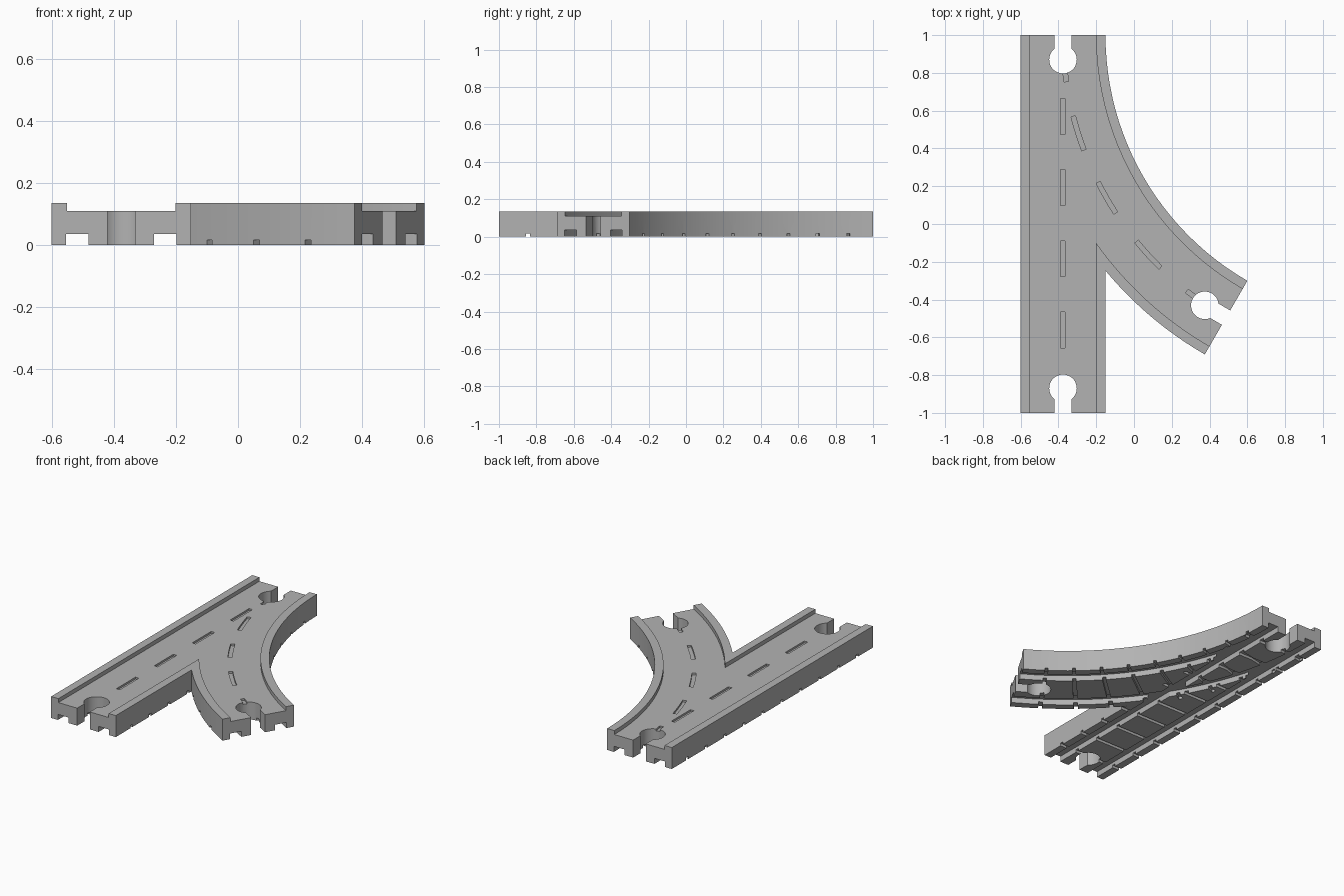
import bpy
import bmesh
from math import sin, cos, asin, sqrt, pi, radians
from mathutils import Vector, Matrix

cube = bpy.data.objects.get("Cube")
if cube:
    bpy.data.objects.remove(cube, do_unlink=True)

# Track dimensions
LEFT, WIDTH = -0.601, 0.45
MID = LEFT + WIDTH / 2
CX = 1.351                      # bend centre is (CX, 1)
R_MID = CX - MID
HEIGHT, ROAD, RIM = 0.135, 0.11, 0.05
BEND = 60


def polar(r, deg):
    a = radians(deg)
    return (CX - r * cos(a), 1 - r * sin(a))


def arc(r, a0, a1, n=24):
    return [polar(r, a0 + (a1 - a0) * i / n) for i in range(n + 1)]


def sector(r0, r1, a0, a1, n=24):
    return arc(r0, a0, a1, n) + arc(r1, a1, a0, n)


def rect(x0, x1, y0, y1):
    return [(x0, y0), (x1, y0), (x1, y1), (x0, y1)]


def fork(inset, ext):
    """Outline of the straight lane and its branching bend."""
    half = WIDTH / 2 - inset
    outer, inner = R_MID + half, R_MID - half
    meet = 1 - sqrt(outer ** 2 - inner ** 2)
    a_meet = 90 - asin(inner / outer) * 180 / pi
    tail = ext * 40             # overshoot of the bend, in degrees
    pts = [(MID - half, -1 - ext), (MID + half, -1 - ext), (MID + half, meet)]
    pts += arc(outer, a_meet, BEND + tail)[1:]
    pts += arc(inner, BEND + tail, -tail)
    return pts + [(MID - half, 1 + ext)]


def keyhole(end, direction):
    """Round socket with a neck that opens through the track end."""
    rad, neck, depth = 0.073, 0.044, 0.13
    a = asin(neck / rad)
    pts = [Vector((rad * cos(t), rad * sin(t)))
           for t in (a + (2 * pi - 2 * a) * i / 28 for i in range(29))]
    pts += [Vector((0.2, -neck)), Vector((0.2, neck))]
    rot = Matrix.Rotation(radians(direction), 2)
    base = Vector(end) - rot @ Vector((depth, 0))
    return [tuple(base + rot @ p) for p in pts]


def prisms(name, outlines, z0, z1):
    bm = bmesh.new()
    for pts in outlines:
        face = bm.faces.new([bm.verts.new((x, y, z0)) for x, y in pts])
        top = bmesh.ops.extrude_face_region(bm, geom=[face])["geom"]
        bmesh.ops.translate(bm, vec=(0, 0, z1 - z0),
                            verts=[v for v in top if isinstance(v, bmesh.types.BMVert)])
    bmesh.ops.recalc_face_normals(bm, faces=bm.faces)
    mesh = bpy.data.meshes.new(name)
    bm.to_mesh(mesh)
    bm.free()
    obj = bpy.data.objects.new(name, mesh)
    bpy.context.collection.objects.link(obj)
    return obj


# Solid forked track
track = prisms("forked_track", [fork(0, 0)], 0, HEIGHT)
bpy.context.view_layer.objects.active = track
track.select_set(True)


def cut(name, outlines, z0, z1):
    tool = prisms(name, outlines, z0, z1)
    tool.hide_render = True
    mod = track.modifiers.new(name, 'BOOLEAN')
    mod.operation = 'DIFFERENCE'
    mod.solver = 'EXACT'
    mod.object = tool
    bpy.ops.object.modifier_apply(modifier=name)
    bpy.data.objects.remove(tool, do_unlink=True)


# Sunken roadway between the raised rims
cut("roadway", [fork(RIM, 0.05)], ROAD, HEIGHT + 0.1)

# Dashed centre lines
half = 0.012
dashes = [rect(MID - half, MID + half, y - 0.095, y + 0.095)
          for y in (0.57 - 0.377 * i for i in range(4))]
dashes += [sector(R_MID - half, R_MID + half, a - 3.1, a + 3.1, 4)
           for a in (5.1 + 12.42 * i for i in range(5))]
cut("dashes", dashes, ROAD - 0.012, ROAD + 0.1)

# Rail grooves on the underside
near, far = 0.105, 0.178
cut("straight_grooves", [rect(MID + s * far, MID + s * near, -1.1, 1.1)
                         for s in (-1, 1)], -0.1, 0.035)
cut("bend_grooves", [sector(R_MID + s * near, R_MID + s * far, -2, BEND + 2)
                     for s in (-1, 1)], -0.1, 0.035)

# Sleeper slots on the underside
slot = 0.011
cut("straight_slots", [rect(LEFT - 0.1, LEFT + WIDTH, y - slot, y + slot)
                       for y in (-0.845 + 0.1878 * i for i in range(10))], -0.1, 0.017)
cut("bend_slots", [sector(R_MID - 0.26, R_MID + WIDTH / 2 + (0.03 if i > 5 else 0),
                          5.1 + 6.21 * i - 0.36, 5.1 + 6.21 * i + 0.36, 1)
                   for i in range(9)], -0.1, 0.017)

# Connector sockets at the three ends
cut("sockets", [keyhole((MID, 1), 90), keyhole((MID, -1), -90),
                keyhole(polar(R_MID, BEND), -30)], -0.1, HEIGHT + 0.1)

# Single grey finish
grey = bpy.data.materials.new("plain_grey")
grey.use_nodes = True
colour = (0.45, 0.45, 0.45, 1)
grey.diffuse_color = colour
grey.node_tree.nodes["Principled BSDF"].inputs["Base Color"].default_value = colour
track.data.materials.clear()
track.data.materials.append(grey)
for p in track.data.polygons:
    p.material_index = 0
bpy.ops.object.shade_smooth_by_angle(angle=radians(25))
